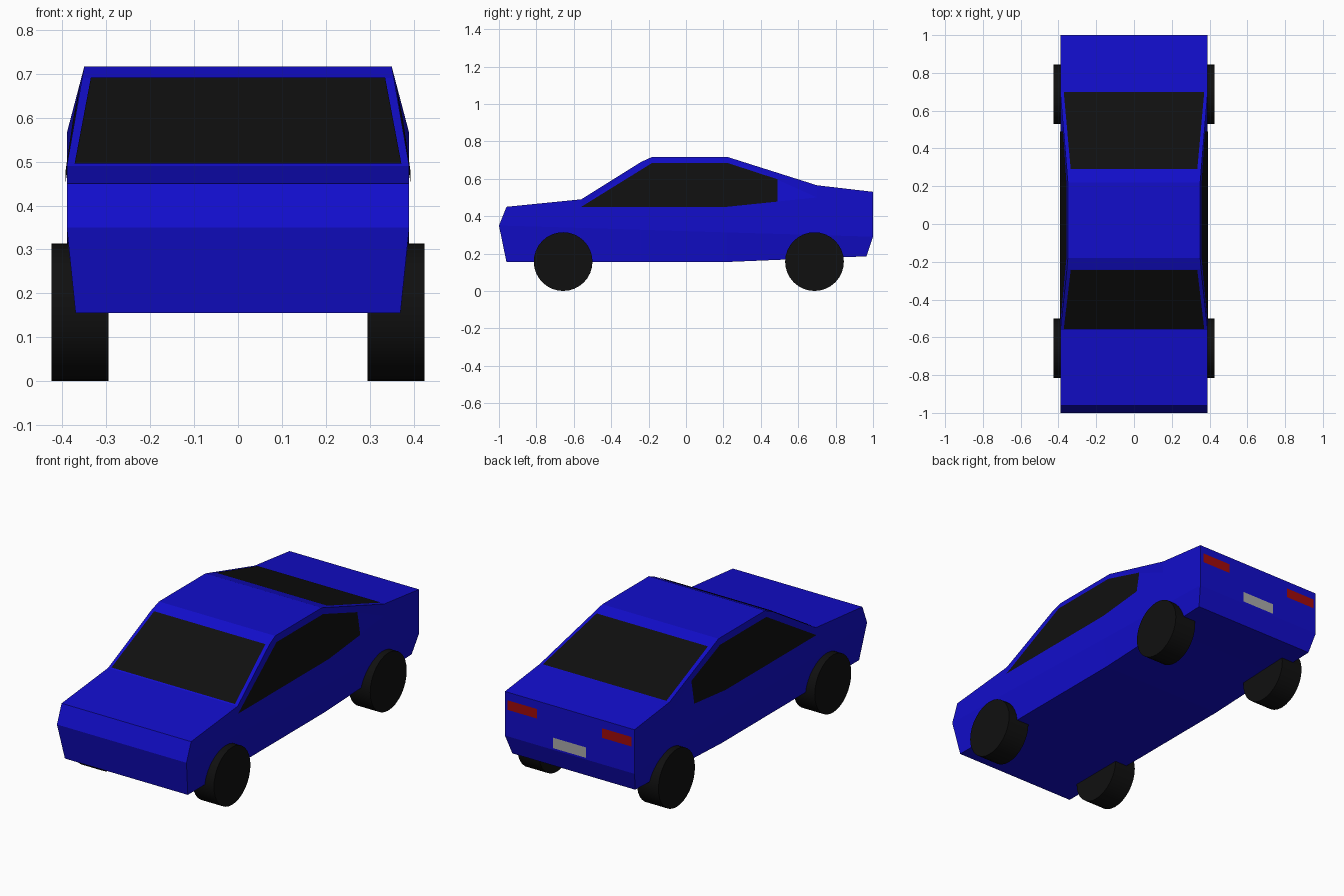
import bpy, bmesh, math

if "Cube" in bpy.data.objects:
    bpy.data.objects.remove(bpy.data.objects["Cube"])


def material(name, rgb):
    m = bpy.data.materials.new(name)
    m.diffuse_color = (*rgb, 1)
    m.use_nodes = True
    m.node_tree.nodes["Principled BSDF"].inputs["Base Color"].default_value = m.diffuse_color
    return m


BLUE = material("blue_paint", (0.006, 0.004, 0.6))
BLACK = material("black", (0.005, 0.005, 0.005))
RED = material("red_lens", (0.35, 0.003, 0.003))
PLATE = material("plate_grey", (0.4, 0.4, 0.4))


def make(name, verts, faces, mat, closed=False):
    mesh = bpy.data.meshes.new(name)
    mesh.from_pydata(verts, [], faces)
    bm = bmesh.new()
    bm.from_mesh(mesh)
    if closed:
        bmesh.ops.remove_doubles(bm, verts=bm.verts, dist=1e-4)
        bmesh.ops.recalc_face_normals(bm, faces=bm.faces)
    bm.to_mesh(mesh)
    bm.free()
    mesh.materials.append(mat)
    ob = bpy.data.objects.new(name, mesh)
    bpy.context.collection.objects.link(ob)
    return ob


# Body: cross-sections from nose to tail, each with sill, crease, belt, top
# (y, sill y, sill z, crease y, crease z, belt z, top z, top half width)
stations = [
    (-0.96, -0.96, 0.155, -1.0, 0.35, 0.45, 0.45, 0.39),
    (-0.56, -0.56, 0.155, -0.56, 0.337, 0.45, 0.49, 0.39),
    (-0.24, -0.24, 0.155, -0.24, 0.327, 0.45, 0.69, 0.355),
    (-0.18, -0.18, 0.155, -0.18, 0.325, 0.45, 0.717, 0.35),
    (0.22, 0.22, 0.155, 0.22, 0.313, 0.45, 0.717, 0.35),
    (0.70, 0.70, 0.175, 0.70, 0.299, 0.50, 0.565, 0.39),
    (1.0, 0.965, 0.185, 1.0, 0.29, 0.53, 0.53, 0.39),
]
verts, faces = [], []
for y, sy, sz, cy, cz, bz, tz, tw in stations:
    half = [(0.37, sy, sz), (0.39, cy, cz), (0.39, y, bz), (tw, y, tz)]
    verts += half + [(-x, v, z) for x, v, z in reversed(half)]
for i in range(len(stations) - 1):
    for r in range(8):
        s = (r + 1) % 8
        a, b, c, d = i * 8 + r, i * 8 + 8 + r, i * 8 + 8 + s, i * 8 + s
        if r in (2, 4):
            # cabin sides are folded along the pillar line
            if (r == 2) == (i < 4):
                faces += [(a, b, c), (a, c, d)]
            else:
                faces += [(a, b, d), (b, c, d)]
        else:
            faces.append((a, b, c, d))
for e in (0, (len(stations) - 1) * 8):
    faces += [(e, e + 1, e + 6, e + 7), (e + 1, e + 2, e + 5, e + 6)]
make("car_body", verts, faces, BLUE, closed=True)


# Windscreen and rear window, laid just above the body surface
def glass(name, y0, z0, w0, y1, z1, w1):
    make(name, [(-w0, y0, z0), (w0, y0, z0), (w1, y1, z1), (-w1, y1, z1)],
         [(0, 1, 2, 3)], BLACK)


glass("windscreen", -0.557, 0.496, 0.372, -0.243, 0.692, 0.335)
glass("rear_window", 0.29, 0.698, 0.335, 0.70, 0.568, 0.372)

# Side windows
for side, s in (("right", 1), ("left", -1)):
    o = 0.003
    pts = [(0.39, -0.56, 0.45), (0.39, 0.22, 0.45), (0.355, 0.22, 0.685),
           (0.355, -0.18, 0.685), (0.39, 0.49, 0.478), (0.3725, 0.49, 0.597)]
    fs = [(0, 1, 2, 3), (1, 4, 5, 2)]
    make(side + "_side_window", [(s * (x + o), y, z) for x, y, z in pts],
         [f[::s] for f in fs], BLACK)


# Tail lights and number plate on the rear face
def rear_panel(name, x0, x1, z0, z1, mat):
    y = 1.002
    make(name, [(x1, y, z0), (x0, y, z0), (x0, y, z1), (x1, y, z1)],
         [(0, 1, 2, 3)], mat)


rear_panel("right_tail_light", 0.195, 0.372, 0.435, 0.487, RED)
rear_panel("left_tail_light", -0.372, -0.195, 0.435, 0.487, RED)
rear_panel("rear_plate", -0.1, 0.1, 0.30, 0.357, PLATE)

# Wheels
for end, y in (("front", -0.657), ("rear", 0.687)):
    for side, s in (("right", 1), ("left", -1)):
        bpy.ops.mesh.primitive_cylinder_add(
            vertices=32, radius=0.157, depth=0.13,
            location=(s * 0.36, y, 0.157), rotation=(0, math.pi / 2, 0))
        wheel = bpy.context.object
        wheel.name = f"{end}_{side}_wheel"
        wheel.data.materials.append(BLACK)
        bpy.ops.object.shade_smooth_by_angle(angle=math.radians(30))
